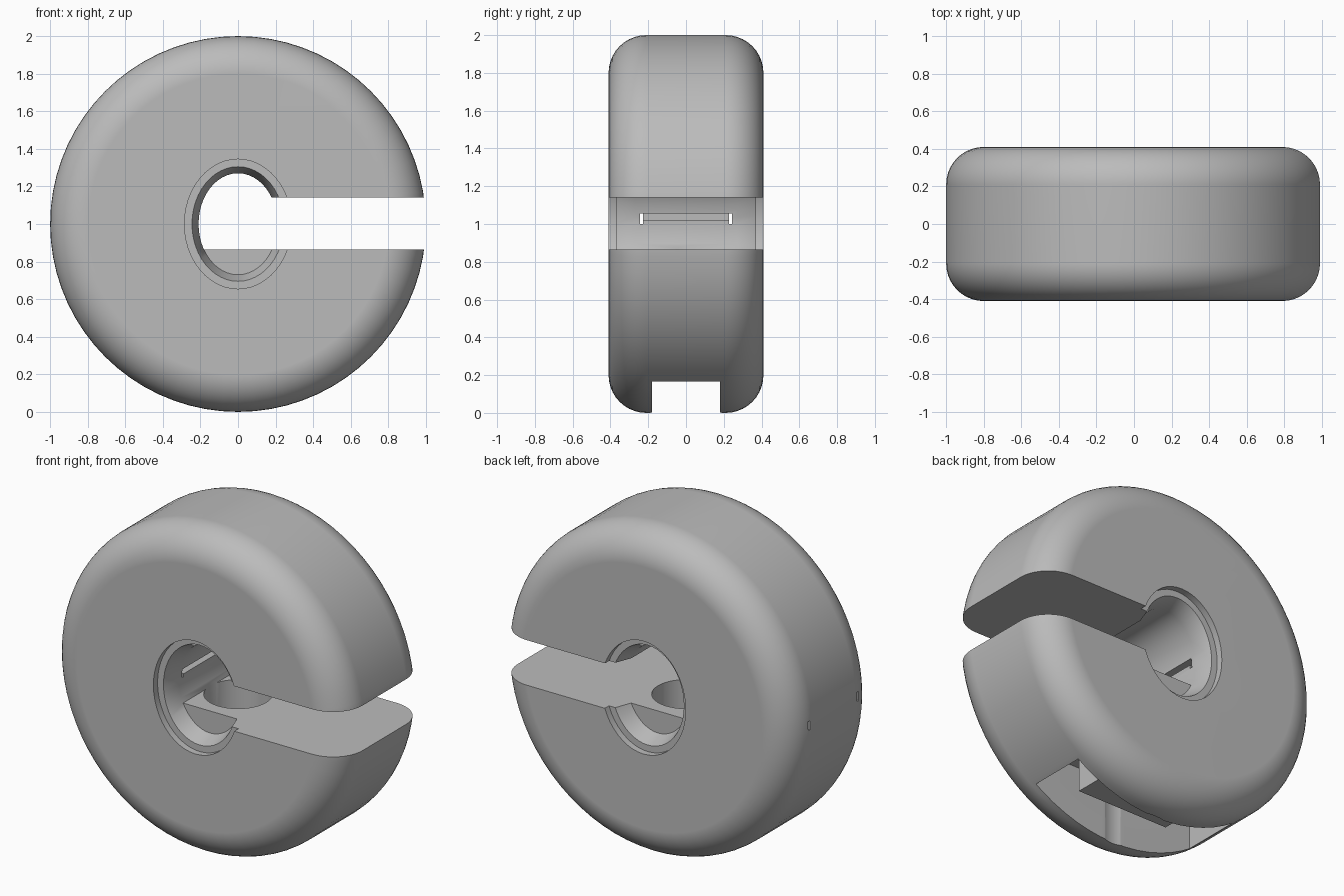
import bpy, bmesh, math
from mathutils import Matrix

if "Cube" in bpy.data.objects:
    bpy.data.objects.remove(bpy.data.objects["Cube"])

grey = bpy.data.materials.new("neutral_grey")
grey.use_nodes = True
COLOUR = (0.5, 0.5, 0.5, 1)
grey.diffuse_color = COLOUR
grey.node_tree.nodes["Principled BSDF"].inputs["Base Color"].default_value = COLOUR
CENTRE = 1.0


def make(name, bm):
    bmesh.ops.recalc_face_normals(bm, faces=bm.faces)
    mesh = bpy.data.meshes.new(name)
    bm.to_mesh(mesh)
    bm.free()
    mesh.materials.append(grey)
    ob = bpy.data.objects.new(name, mesh)
    bpy.context.collection.objects.link(ob)
    return ob


def loft(name, rings, segments):
    """Closed solid from ellipses (y, half width, half height) along y."""
    bm = bmesh.new()
    loops = []
    for y, a, b in rings:
        loops.append([bm.verts.new((a * math.cos(t), y, CENTRE + b * math.sin(t)))
                      for t in (2 * math.pi * i / segments for i in range(segments))])
    for p, q in zip(loops, loops[1:]):
        for i in range(segments):
            j = (i + 1) % segments
            bm.faces.new((p[i], p[j], q[j], q[i]))
    bm.faces.new(loops[0])
    bm.faces.new(loops[-1])
    return make(name, bm)


def box(name, x, y, z):
    bm = bmesh.new()
    bmesh.ops.create_cube(bm, size=1)
    for v in bm.verts:
        for k, (lo, hi) in enumerate((x, y, z)):
            v.co[k] = hi if v.co[k] > 0 else lo
    return make(name, bm)


def tube(name, radius, z0, z1):
    bm = bmesh.new()
    bmesh.ops.create_cone(bm, cap_ends=True, segments=48, radius1=radius, radius2=radius,
                          depth=z1 - z0, matrix=Matrix.Translation((0, 0, (z0 + z1) / 2)))
    return make(name, bm)


def combine(target, tool, operation="DIFFERENCE"):
    mod = target.modifiers.new(tool.name, "BOOLEAN")
    mod.operation = operation
    mod.solver = "EXACT"
    mod.object = tool
    bpy.context.view_layer.objects.active = target
    bpy.ops.object.modifier_apply(modifier=mod.name)
    bpy.data.objects.remove(tool)


# Thick disc with rounded rims
W, R = 0.41, 0.2
arc = [math.pi / 2 * i / 10 for i in range(11)]
half = [(W - R + R * math.cos(t), 1 - R + R * math.sin(t)) for t in arc]
profile = half + [(-y, r) for y, r in reversed(half)]
body = loft("wheel_body", [(y, r, r) for y, r in profile], 72)

# Oval bore, flared at each end, with a stepped lip
half_bore = [(0.5, 0.285, 0.345), (0.37, 0.285, 0.345), (0.37, 0.245, 0.305), (0.27, 0.21, 0.27)]
bore = half_bore + [(-y, a, b) for y, a, b in reversed(half_bore)]
combine(body, loft("bore", bore, 48))

# Flat seat across the lower bore
combine(body, box("seat", (-0.23, 0.23), (-0.27, 0.27), (0.6, 0.865)), "UNION")

# Side slot, upright hole and bottom pocket
combine(body, box("slot", (0, 1.2), (-0.6, 0.6), (0.865, 1.14)))
combine(body, tube("upright_hole", 0.19, -0.1, 0.95))
combine(body, box("pocket", (-0.55, 0.55), (-0.18, 0.18), (-0.1, 0.38)))

# Narrow strap channels through the closed side
for s in (-1, 1):
    y = 0.235 * s
    combine(body, box("strap_slit", (-1.2, -0.15), (y - 0.008, y + 0.008), (1.0, 1.055)))
combine(body, box("strap_groove", (-0.27, -0.15), (-0.235, 0.235), (1.02, 1.055)))

# Key block hanging inside the pocket
combine(body, box("key", (-0.31, 0.31), (-0.1, 0.1), (0.175, 0.42)), "UNION")

bpy.ops.object.select_all(action="DESELECT")
body.select_set(True)
bpy.context.view_layer.objects.active = body
bpy.ops.object.shade_smooth_by_angle(angle=math.radians(30))
weighted = body.modifiers.new("weighted_normals", "WEIGHTED_NORMAL")
weighted.keep_sharp = True
